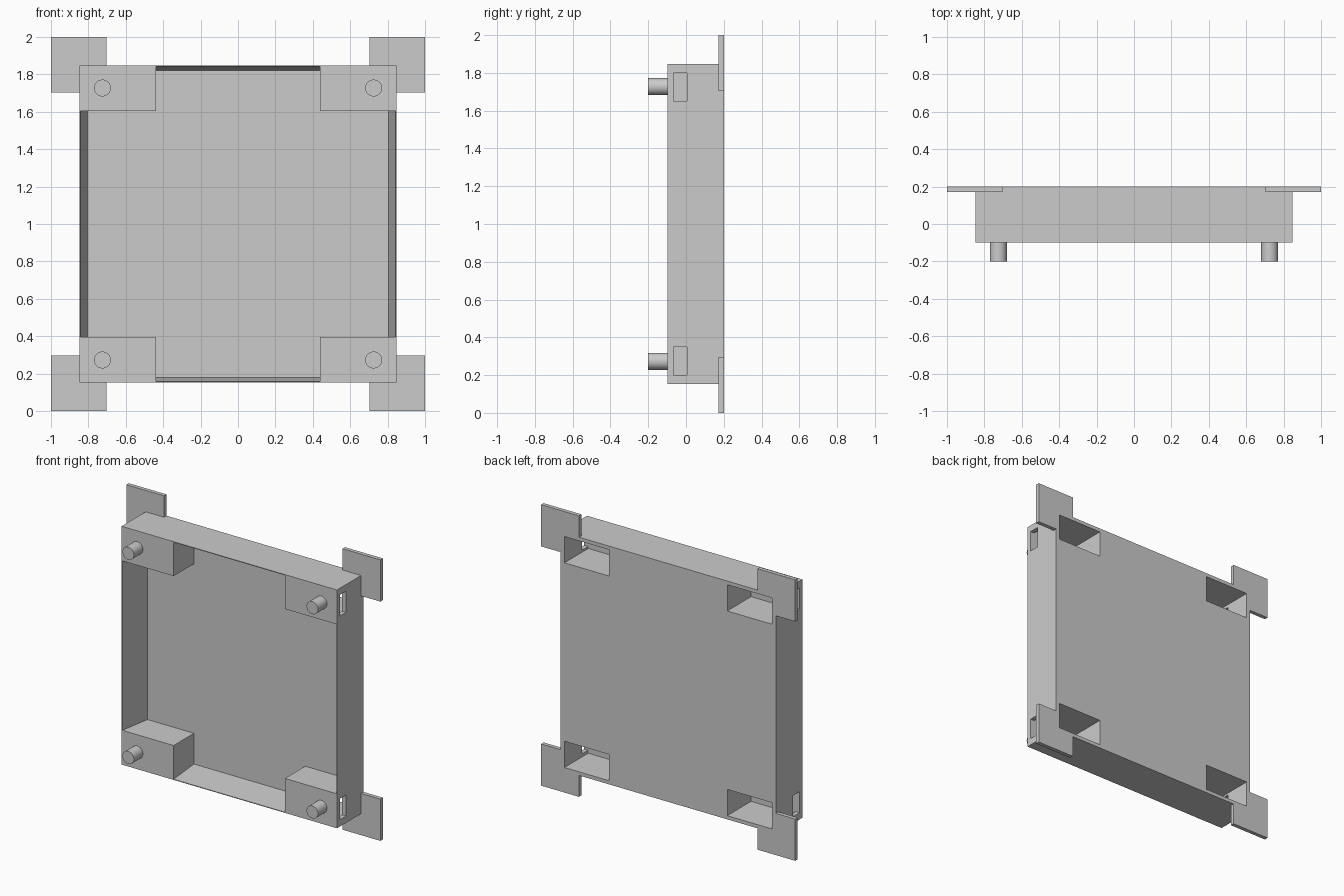
import bpy, bmesh, math
from mathutils import Vector, Matrix

if "Cube" in bpy.data.objects:
    bpy.data.objects.remove(bpy.data.objects["Cube"], do_unlink=True)

GREY = (0.6, 0.6, 0.6, 1)
grey = bpy.data.materials.new("plain grey")
grey.use_nodes = True
grey.diffuse_color = GREY
grey.node_tree.nodes["Principled BSDF"].inputs["Base Color"].default_value = GREY

MID = 1.0                      # height of the centre
HALF = 0.848                   # half width of the tray
FRONT, FLOOR, BACK = -0.098, 0.13, 0.2
CORNERS = [(sx, sz) for sx in (-1, 1) for sz in (-1, 1)]


def finish(name, bm):
    bmesh.ops.recalc_face_normals(bm, faces=bm.faces)
    mesh = bpy.data.meshes.new(name)
    bm.to_mesh(mesh)
    bm.free()
    mesh.materials.append(grey)
    obj = bpy.data.objects.new(name, mesh)
    bpy.context.collection.objects.link(obj)
    return obj


def box(name, x, y, z):
    """Box between the given pairs of limits; z is measured from the centre."""
    bm = bmesh.new()
    size = [b - a for a, b in (x, y, z)]
    middle = Vector(((x[0] + x[1]) / 2, (y[0] + y[1]) / 2, MID + (z[0] + z[1]) / 2))
    bmesh.ops.create_cube(bm, size=1, matrix=Matrix.Translation(middle) @ Matrix.Diagonal((*size, 1)))
    return finish(name, bm)


def span(sign, a, b):
    return sorted((sign * a, sign * b))


def cut(target, cutters):
    """Subtract the cutters from the target and remove them."""
    for cutter in cutters:
        cutter.hide_render = True
        mod = target.modifiers.new("cut", "BOOLEAN")
        mod.operation, mod.solver, mod.object = "DIFFERENCE", "EXACT", cutter
    deps = bpy.context.evaluated_depsgraph_get()
    mesh = bpy.data.meshes.new_from_object(target.evaluated_get(deps))
    target.modifiers.clear()
    target.data = mesh
    for cutter in cutters:
        bpy.data.objects.remove(cutter, do_unlink=True)


# Tapered cavity, widest at the open front, kept clear of the corner blocks
cavity = box("cavity", (-0.843, 0.843), (FRONT, FLOOR), (-0.843, 0.843))
for v in cavity.data.vertices:
    if v.co.y > 0:
        v.co.x *= 0.804 / 0.843
        v.co.z = MID + (v.co.z - MID) * 0.822 / 0.843
    else:
        v.co.y -= 0.002
cut(cavity, [box("block_keep", span(sx, 0.438, 1), (-0.3, 0.3), span(sz, 0.603, 1))
             for sx, sz in CORNERS])

# Tray with open front, hollow corner blocks and side slots
tray = box("tray", (-HALF, HALF), (FRONT, BACK), (-HALF, HALF))
cut(tray, [cavity])
cut(tray, [box("pocket", span(sx, 0.465, 0.817), (-0.067, 0.3), span(sz, 0.635, 0.822))
           for sx, sz in CORNERS])
cut(tray, [box("slot", span(sx, 0.75, 0.95), (-0.066, 0.005), span(sz, 0.65, 0.80))
           for sx, sz in CORNERS])

for sx, sz in CORNERS:
    place = ("upper" if sz > 0 else "lower") + ("_left" if sx > 0 else "_right")

    # L-shaped mounting tab wrapped around the back corner
    outline = [(1, 1), (0.703, 1), (0.703, HALF), (HALF, HALF), (HALF, 0.703), (1, 0.703)]
    bm = bmesh.new()
    face = bm.faces.new([bm.verts.new((sx * x, 0.172, MID + sz * z)) for x, z in outline])
    out = bmesh.ops.extrude_face_region(bm, geom=[face])["geom"]
    bmesh.ops.translate(bm, vec=(0, BACK - 0.172, 0),
                        verts=[g for g in out if isinstance(g, bmesh.types.BMVert)])
    finish(place + "_tab", bm)

    # Round peg on the front of the corner block
    bm = bmesh.new()
    pose = Matrix.Translation((sx * 0.725, -0.148, MID + sz * 0.727)) @ Matrix.Rotation(math.pi / 2, 4, "X")
    bmesh.ops.create_cone(bm, cap_ends=True, segments=32, radius1=0.045, radius2=0.045,
                          depth=0.104, matrix=pose)
    peg = finish(place + "_peg", bm)
    bpy.ops.object.select_all(action="DESELECT")
    peg.select_set(True)
    bpy.context.view_layer.objects.active = peg
    bpy.ops.object.shade_smooth_by_angle()
